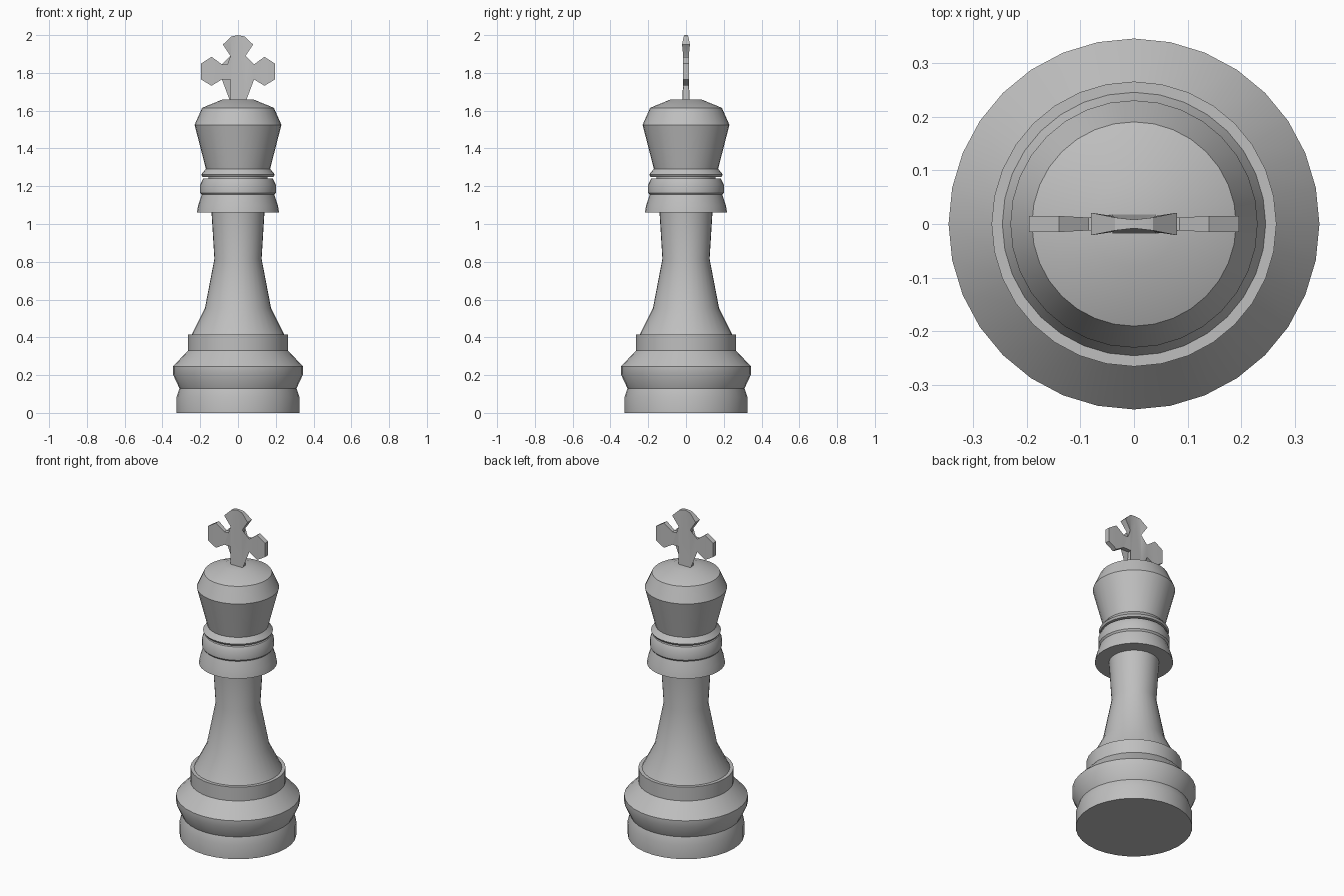
import bpy, bmesh, math

cube = bpy.data.objects.get("Cube")
if cube:
    bpy.data.objects.remove(cube, do_unlink=True)

grey = bpy.data.materials.new("mid_grey")
grey.use_nodes = True
COLOUR = (0.52, 0.52, 0.52, 1)
grey.diffuse_color = COLOUR
grey.node_tree.nodes["Principled BSDF"].inputs["Base Color"].default_value = COLOUR


def finish(name, bm, angle):
    """Turn a bmesh into a shaded, coloured object."""
    bmesh.ops.remove_doubles(bm, verts=bm.verts, dist=0.0005)
    bmesh.ops.recalc_face_normals(bm, faces=bm.faces)
    mesh = bpy.data.meshes.new(name)
    bm.to_mesh(mesh)
    bm.free()
    mesh.materials.append(grey)
    obj = bpy.data.objects.new(name, mesh)
    bpy.context.collection.objects.link(obj)
    bpy.ops.object.select_all(action="DESELECT")
    obj.select_set(True)
    bpy.context.view_layer.objects.active = obj
    bpy.ops.object.shade_smooth_by_angle(angle=math.radians(angle))
    return obj


def lathe(name, profile, sides=32):
    """Spin a (radius, height) profile, closed on the axis at both ends."""
    bm = bmesh.new()
    points = [(0, profile[0][1])] + profile + [(0, profile[-1][1])]
    verts = [bm.verts.new((r, 0, z)) for r, z in points]
    edges = [bm.edges.new(pair) for pair in zip(verts, verts[1:])]
    bmesh.ops.spin(bm, geom=verts + edges, cent=(0, 0, 0), axis=(0, 0, 1),
                   angle=math.tau, steps=sides, use_duplicate=False)
    return finish(name, bm, 30)


# Whole turned piece: foot, ledge, column, collars, head and cap
lathe("turned_body", [
    # foot and ledge
    (0.325, 0), (0.325, 0.085), (0.31, 0.13), (0.345, 0.205), (0.345, 0.245),
    (0.265, 0.33), (0.265, 0.415), (0.245, 0.415),
    # column
    (0.175, 0.555), (0.125, 0.815), (0.14, 1.06),
    # collars
    (0.218, 1.06), (0.211, 1.098), (0.192, 1.155), (0.2, 1.165), (0.2, 1.21),
    (0.185, 1.24), (0.155, 1.242), (0.155, 1.25),
    (0.188, 1.25), (0.195, 1.262), (0.17, 1.292),
    # head and cap
    (0.23, 1.525), (0.19, 1.615), (0.08, 1.66),
])

# Cross: right half outline as (x, z, half thickness), mirrored to the left
half = [
    (0.04, 1.645, 0.018), (0.031, 1.765, 0.012),
    (0.085, 1.765, 0.012), (0.14, 1.732, 0.015),
    (0.195, 1.765, 0.015), (0.195, 1.85, 0.015), (0.14, 1.885, 0.015),
    (0.085, 1.845, 0.012), (0.029, 1.845, 0.012),
    (0.04, 1.89, 0.015), (0.08, 1.95, 0.021), (0.035, 1.993, 0.012),
]
outline = half + [(0, 2.0, 0.008)] + [(-x, z, t) for x, z, t in reversed(half)]

bm = bmesh.new()
front, back = ([bm.verts.new((x, side * t, z)) for x, z, t in outline]
               for side in (-1, 1))
caps = [bm.faces.new(front), bm.faces.new(list(reversed(back)))]
n = len(outline)
for i in range(n):
    j = (i + 1) % n
    bm.faces.new((front[j], front[i], back[i], back[j]))
bmesh.ops.triangulate(bm, faces=caps)
finish("cross", bm, 25)
